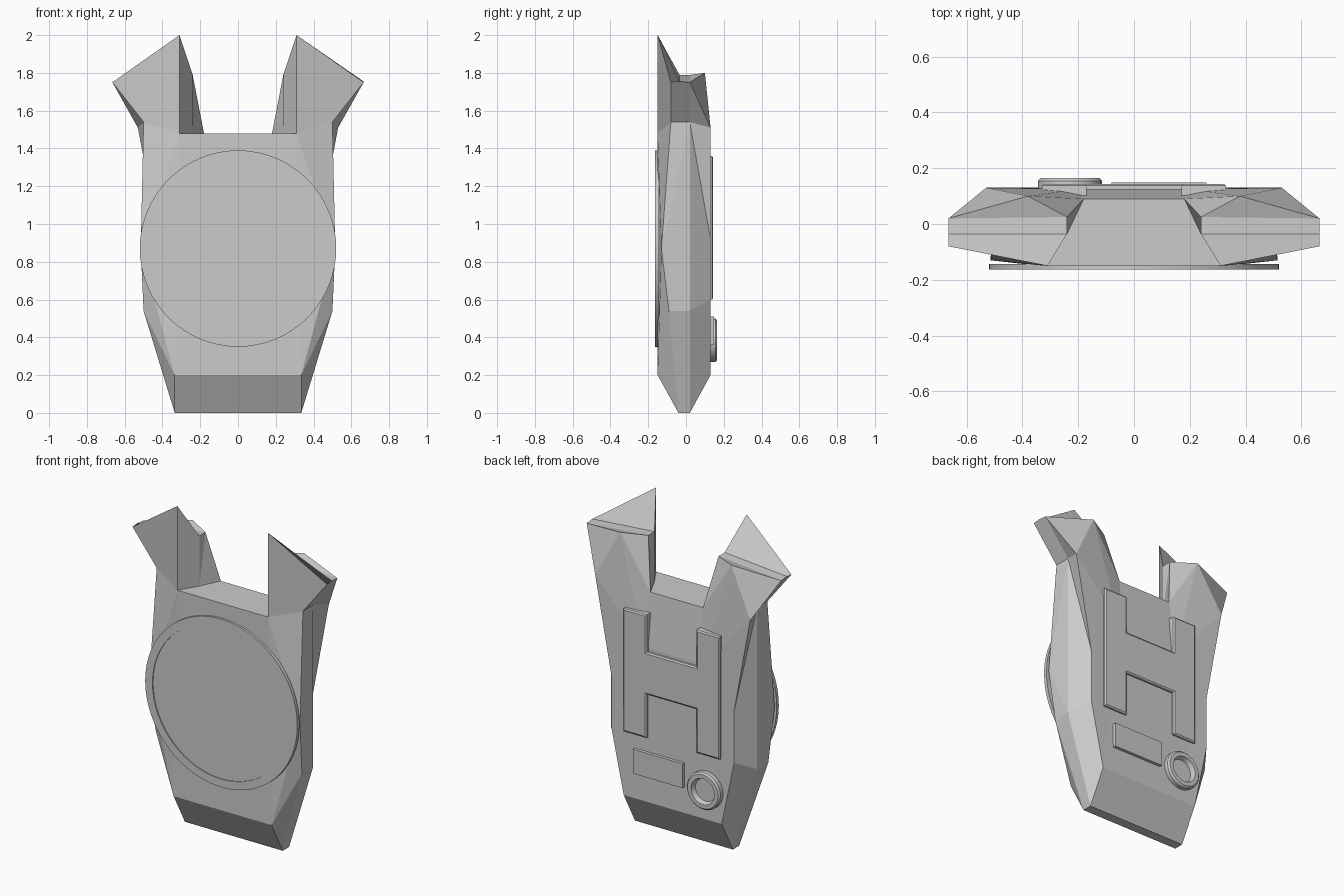
import bpy, bmesh, math

if "Cube" in bpy.data.objects:
    bpy.data.objects.remove(bpy.data.objects["Cube"])


def finish(name, bm):
    bmesh.ops.remove_doubles(bm, verts=bm.verts[:], dist=1e-5)
    bmesh.ops.recalc_face_normals(bm, faces=bm.faces[:])
    me = bpy.data.meshes.new(name)
    bm.to_mesh(me)
    bm.free()
    ob = bpy.data.objects.new(name, me)
    bpy.context.collection.objects.link(ob)
    return ob


def lathe(name, profile, cx, cz, seg):
    """Revolve (radius, y) points about an axis parallel to y."""
    bm = bmesh.new()
    rings = [[bm.verts.new((cx + r * math.cos(2 * math.pi * i / seg), y,
                            cz + r * math.sin(2 * math.pi * i / seg)))
              for i in range(seg)] for r, y in profile]
    for a, b in zip(rings, rings[1:]):
        for i in range(seg):
            j = (i + 1) % seg
            bm.faces.new((a[i], a[j], b[j], b[i]))
    bm.faces.new(rings[0])
    bm.faces.new(rings[-1])
    ob = finish(name, bm)
    bpy.context.view_layer.objects.active = ob
    ob.select_set(True)
    bpy.ops.object.shade_smooth_by_angle(angle=math.radians(30))
    ob.select_set(False)
    return ob


def plate(name, outline, y0, y1, inset=0.0):
    """Raised plate on the back, from an (x, z) outline."""
    bm = bmesh.new()
    a = [bm.verts.new((x, y0, z)) for x, z in outline]
    b = [bm.verts.new((x, y1 - inset / 2, z)) for x, z in outline]
    n = len(a)
    for i in range(n):
        j = (i + 1) % n
        bm.faces.new((a[i], a[j], b[j], b[i]))
    bm.faces.new(a)
    top = bm.faces.new(b)
    bmesh.ops.recalc_face_normals(bm, faces=bm.faces[:])
    if inset:
        bmesh.ops.inset_region(bm, faces=[top], thickness=inset)
        for v in top.verts:
            v.co.y = y1
    return finish(name, bm)


# Body: named points of the right half
P = dict(
    f0=(.335, -.04, 0), b0=(.335, .02, 0),
    f1=(.335, -.15, .2), b1=(.335, .13, .2),
    f2=(.5, -.09, .54), m2=(.5, .02, .54), b2=(.42, .13, .6),
    f3=(.515, -.13, .87), b3=(.42, .13, .92),
    f4=(.5, -.08, 1.54), m4=(.5, .02, 1.54), b4=(.53, .13, 1.51),
    nf=(.31, -.15, 1.48), nm=(.24, -.035, 1.48), nb=(.18, .09, 1.48),
    tip=(.31, -.15, 2), of=(.665, -.08, 1.75), sf=(.665, -.035, 1.755),
    ob=(.665, .02, 1.75), si=(.24, -.035, 1.79), sb=(.24, .025, 1.79),
    hb=(.38, .1, 1.8), bi=(.2, .125, 1.15))

# Faces repeated on both sides: lower sides, front, sides, horns, back
SIDE = """f0 f1 f2|f0 f2 m2 b0|b0 m2 b2 b1|f1 f2 f3|f1 f3 nf|f3 f4 nf|
f2 f3 m2|f3 f4 m4|f3 m4 m2|m2 m4 b3|m2 b3 b2|f4 of sf ob m4|m4 ob b4|m4 b4 b3|
nf f4 of tip|tip of sf si|sf ob sb si|ob hb sb|nf tip si nm|nm si sb|nm sb nb|
ob b4 hb|hb sb nb|hb nb bi|hb bi b4|bi b4 b3|bi b3 b2 b1"""
# Pairs of points joined across the middle, in loop order
LOOP = "f0 f1 nf nm nb bi b1 b0".split()

bm = bmesh.new()
R = {k: bm.verts.new(c) for k, c in P.items()}
L = {k: bm.verts.new((-x, y, z)) for k, (x, y, z) in P.items()}
for face in SIDE.replace("\n", "").split("|"):
    names = face.split()
    bm.faces.new([R[k] for k in names])
    bm.faces.new([L[k] for k in reversed(names)])
for a, b in zip(LOOP, LOOP[1:] + LOOP[:1]):
    bm.faces.new((R[a], R[b], L[b], L[a]))
finish("body", bm)

# Round front dial with a shallow recessed centre
lathe("front_disc", [(.52, -.143), (.52, -.164), (.47, -.164), (.47, -.158)],
      0, .87, 64)

# H-shaped raised bracket on the back
quarter = [(.33, 1.36), (.17, 1.36), (.17, 1.13)]
lower = [(.17, .87), (.17, .6), (.33, .6)]
outline = (quarter + [(-x, z) for x, z in reversed(quarter)]
           + [(-x, z) for x, z in reversed(lower)] + lower)
plate("back_bracket", outline, .09, .144, .012)

# Small rectangular panel
plate("back_panel", [(-.08, .36), (.26, .36), (.26, .51), (-.08, .51)], .1, .148)

# Ring socket
lathe("back_ring", [(.115, .12), (.115, .155), (.105, .165), (.08, .165), (.07, .136)],
      -.23, .385, 24)
